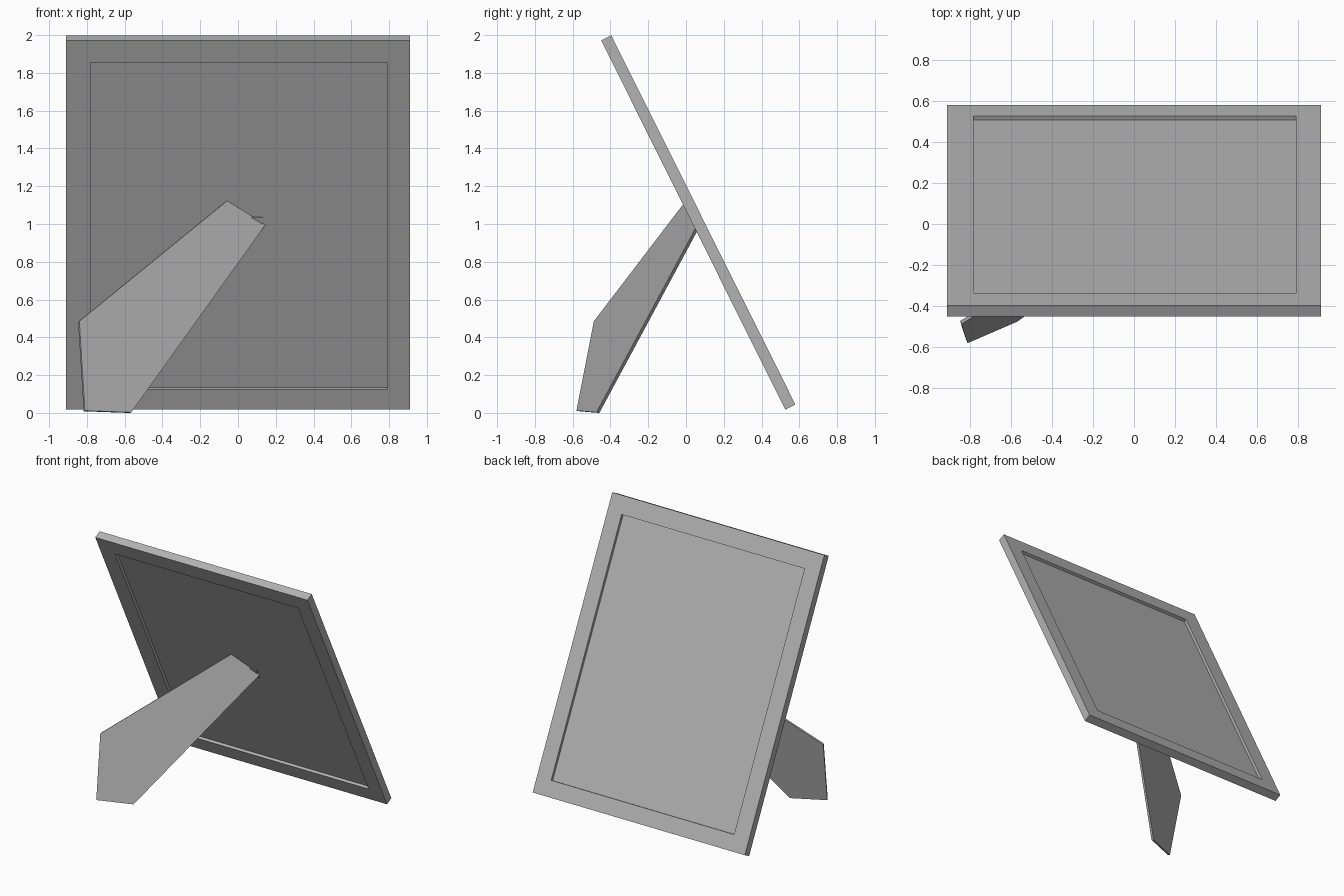
import bpy, bmesh, math
from mathutils import Vector, Matrix

if "Cube" in bpy.data.objects:
    bpy.data.objects.remove(bpy.data.objects["Cube"])

TILT = math.radians(26.5)
PANEL = Matrix.Translation((0, 0.065, 1.008)) @ Matrix.Rotation(TILT, 4, 'X')

grey = bpy.data.materials.new("grey")
grey.diffuse_color = (0.45, 0.45, 0.45, 1)
grey.use_nodes = True
grey.node_tree.nodes["Principled BSDF"].inputs["Base Color"].default_value = grey.diffuse_color


def finish(bm, name):
    bmesh.ops.recalc_face_normals(bm, faces=bm.faces)
    me = bpy.data.meshes.new(name)
    bm.to_mesh(me)
    bm.free()
    me.materials.append(grey)
    ob = bpy.data.objects.new(name, me)
    bpy.context.collection.objects.link(ob)
    return ob


def box(size, centre=(0, 0, 0)):
    bm = bmesh.new()
    bmesh.ops.create_cube(bm, size=1)
    bmesh.ops.scale(bm, vec=size, verts=bm.verts)
    bmesh.ops.translate(bm, vec=centre, verts=bm.verts)
    bm.normal_update()
    return bm


# Leaning frame: slab with a straight-walled recess on picture side and back
bm = box((1.82, 0.06, 2.185))
sides = [f for f in bm.faces if abs(f.normal.y) > 0.9]
for f in sides:
    push = -0.022 * f.normal.y
    bmesh.ops.inset_individual(bm, faces=[f], thickness=0.177)
    bmesh.ops.translate(bm, vec=(0.004, 0, -0.006), verts=f.verts)
    wall = bmesh.ops.extrude_discrete_faces(bm, faces=[f])
    floor = wall["faces"][0]
    bmesh.ops.translate(bm, vec=(0, push, 0), verts=floor.verts)
finish(bm, "picture_frame").matrix_world = PANEL

# Hinge plate on the back of the panel, behind the top of the leg
bm = box((0.10, 0.013, 0.085), (0.08, -0.0075, -0.005))
finish(bm, "hinge_plate").matrix_world = PANEL

# Leg: thin five-sided plate splayed to one side
outline = [(-0.055, 1.125), (0.145, 0.995), (-0.565, 0.003), (-0.81, 0.012), (-0.84, 0.485)]
a, b = 0.441, 0.2226
normal = Vector((-a, 1, -b)).normalized()
bm = bmesh.new()
front = [bm.verts.new((x, -0.58 + a * (x + 0.81) + b * (z - 0.012), z)) for x, z in outline]
face = bm.faces.new(front)
ext = bmesh.ops.extrude_face_region(bm, geom=[face], use_keep_orig=True)
bmesh.ops.translate(bm, vec=normal * 0.017,
                    verts=[g for g in ext["geom"] if isinstance(g, bmesh.types.BMVert)])
finish(bm, "support_leg")
